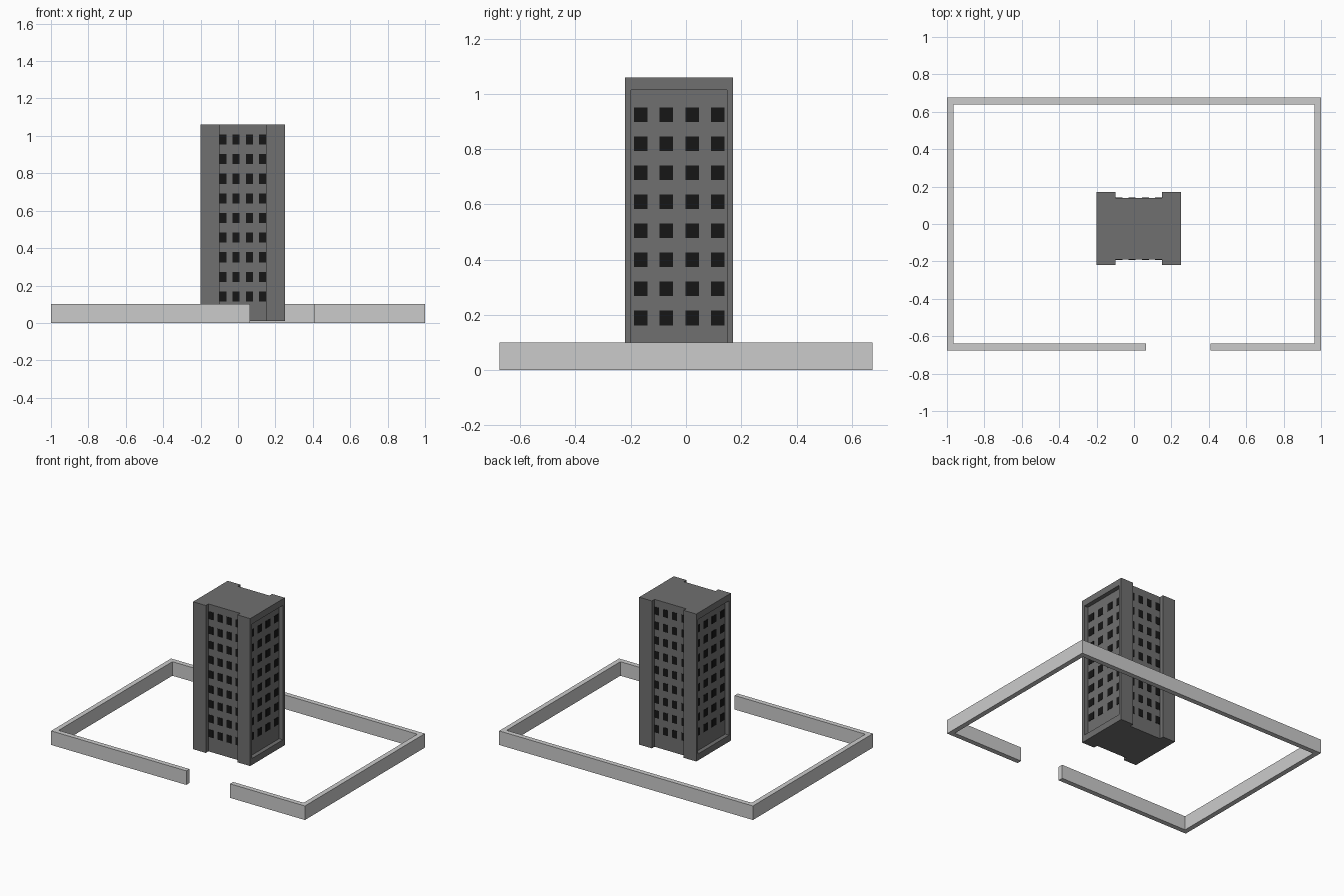
import bpy, bmesh
from mathutils import Matrix, Vector

if "Cube" in bpy.data.objects:
    bpy.data.objects.remove(bpy.data.objects["Cube"])


def material(name, v):
    m = bpy.data.materials.new(name)
    m.diffuse_color = (v, v, v, 1)
    m.use_nodes = True
    m.node_tree.nodes["Principled BSDF"].inputs["Base Color"].default_value = m.diffuse_color
    return m


def finish(name, bm, mat=None):
    bmesh.ops.recalc_face_normals(bm, faces=bm.faces[:])
    me = bpy.data.meshes.new(name)
    bm.to_mesh(me)
    bm.free()
    ob = bpy.data.objects.new(name, me)
    bpy.context.collection.objects.link(ob)
    if mat:
        me.materials.append(mat)
    return ob


def add_box(bm, center, size):
    bmesh.ops.create_cube(bm, size=1, matrix=Matrix.Translation(center) @ Matrix.Diagonal((*size, 1)))


def prism(outline, z0, z1):
    bm = bmesh.new()
    face = bm.faces.new([bm.verts.new((x, y, z0)) for x, y in outline])
    top = bmesh.ops.extrude_face_region(bm, geom=[face], use_keep_orig=True)["geom"]
    bmesh.ops.translate(bm, vec=(0, 0, z1 - z0), verts=[v for v in top if isinstance(v, bmesh.types.BMVert)])
    bmesh.ops.recalc_face_normals(bm, faces=bm.faces[:])
    return bm


concrete = material("concrete", 0.16)
glass = material("dark_glass", 0.008)

# Perimeter wall with a gateway in the front run
X, Y, T, H = 1.0, 0.675, 0.035, 0.1
GATE_L, GATE_R = 0.065, 0.41
wall = prism([(GATE_L, -Y), (-X, -Y), (-X, Y), (X, Y), (X, -Y), (GATE_R, -Y),
              (GATE_R, -Y + T), (X - T, -Y + T), (X - T, Y - T), (-X + T, Y - T),
              (-X + T, -Y + T), (GATE_L, -Y + T)], 0, H)
finish("perimeter_wall", wall)

# Tower: extruded plan with recessed front and back bays
x0, x1, y0, y1, z0, z1 = -0.20, 0.25, -0.22, 0.17, 0.01, 1.06
bay0, bay1, D = -0.10, 0.15, 0.03
tower = prism([(x0, y0), (bay0, y0), (bay0, y0 + D), (bay1, y0 + D), (bay1, y0), (x1, y0),
               (x1, y1), (bay1, y1), (bay1, y1 - D), (bay0, y1 - D), (bay0, y1), (x0, y1)], z0, z1)

# Framed recesses in the two end walls
ends = [f for f in tower.faces if abs(f.normal.x) > 0.9 and f.calc_area() > 0.2]
for f in ends:
    n = f.normal.copy()
    bmesh.ops.inset_individual(tower, faces=[f], thickness=D)
    mid = (z0 + z1) / 2
    for v in f.verts:
        v.co.z += 0.025 if v.co.z < mid else -0.025
    inner = bmesh.ops.extrude_discrete_faces(tower, faces=[f])["faces"][0]
    bmesh.ops.translate(tower, vec=-n * D, verts=inner.verts[:])
finish("tower_block", tower, concrete)

# Window grids, thin dark panes on each recessed wall
P = 0.004
for name, y in (("front_windows", y0 + D), ("back_windows", y1 - D)):
    bm = bmesh.new()
    for row in range(9):
        for col in range(4):
            add_box(bm, Vector((-0.081 + 0.071 * col, y, 0.141 + 0.105 * row)), (0.038, P, 0.054))
    finish(name, bm, glass)

for name, x in (("right_windows", x1 - D), ("left_windows", x0 + D)):
    bm = bmesh.new()
    for row in range(8):
        for col in range(4):
            add_box(bm, Vector((x, -0.164 + 0.093 * col, 0.189 + 0.105 * row)), (P, 0.049, 0.053))
    finish(name, bm, glass)
